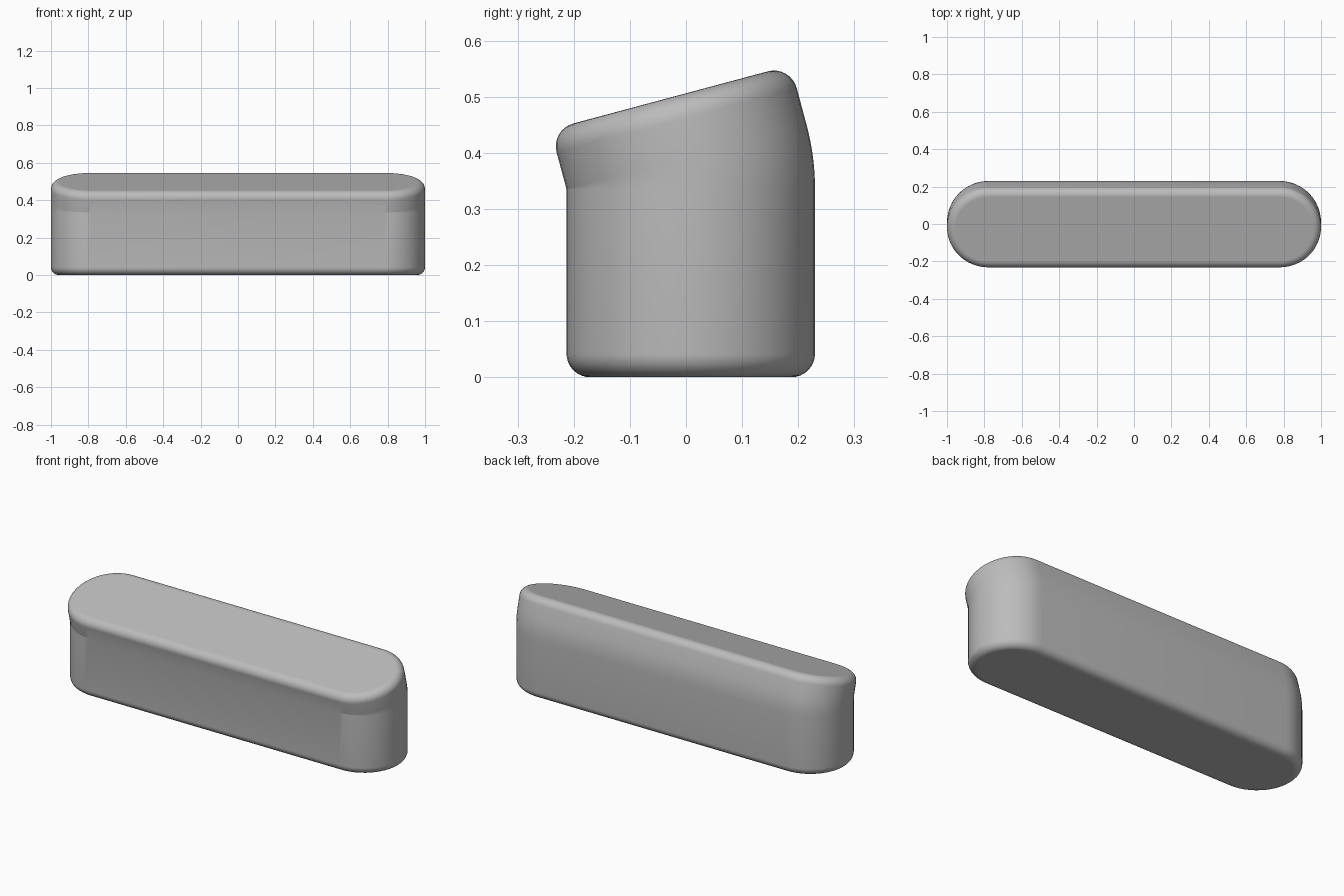
import bpy, bmesh, math

if "Cube" in bpy.data.objects:
    bpy.data.objects.remove(bpy.data.objects["Cube"])

DEPTH, TILT, LIP = 0.443, math.radians(15), 0.11    # body depth, lid tilt, lid height
FRONT, BEND_Z, RADIUS = -0.213, 0.335, 0.042        # front face, bend height, edge rounding
ARC, STEPS, BEND = 24, 8, 8


def stadium(inset):
    """Rounded-end outline as (x, distance from the front face)."""
    r = DEPTH / 2
    cx = 1 - r
    pts = []
    for side in (1, -1):
        for i in range(ARC + 1):
            a = side * math.pi / 2 - math.pi / 2 + math.pi * (i / ARC) - (math.pi / 2 if side > 0 else -math.pi / 2)
            a = -math.pi / 2 + math.pi * i / ARC + (0 if side > 0 else math.pi)
            pts.append((side * cx + (r - inset) * math.cos(a), r + (r - inset) * math.sin(a)))
    return pts


# Section list: inset, base height, tilt, height along the tilted axis
sections = []
for i in range(STEPS + 1):                           # rounded bottom edge
    a = math.pi / 2 * i / STEPS
    sections.append((RADIUS * (1 - math.sin(a)), RADIUS * (1 - math.cos(a)), 0, 0))
bend_start = len(sections)
for i in range(BEND + 1):                            # bend hinged on the front edge
    sections.append((0, BEND_Z, TILT * i / BEND, 0))
for i in range(STEPS + 1):                           # rounded top edge
    a = math.pi / 2 * i / STEPS
    sections.append((RADIUS * (1 - math.cos(a)), BEND_Z, TILT, LIP - RADIUS * (1 - math.sin(a))))

bm = bmesh.new()
rings = []
for inset, z, tilt, up in sections:
    c, s = math.cos(tilt), math.sin(tilt)
    rings.append([bm.verts.new((x, FRONT + v * c - up * s, z + v * s + up * c))
                  for x, v in stadium(inset)])
n = len(rings[0])
for low, high in zip(rings, rings[1:]):
    for i in range(n):
        j = (i + 1) % n
        bm.faces.new((low[i], low[j], high[j], high[i]))
bm.faces.new(list(reversed(rings[0])))
bm.faces.new(rings[-1])
bmesh.ops.remove_doubles(bm, verts=bm.verts, dist=1e-5)
bmesh.ops.recalc_face_normals(bm, faces=bm.faces)

mesh = bpy.data.meshes.new("body")
bm.to_mesh(mesh)
bm.free()
body = bpy.data.objects.new("body", mesh)
bpy.context.collection.objects.link(body)
bpy.context.view_layer.objects.active = body
body.select_set(True)
bpy.ops.object.shade_smooth_by_angle(angle=math.radians(40))

# Flat top and bottom caps
for p in mesh.polygons:
    if len(p.vertices) > 4:
        p.use_smooth = False

# Crisp crease under the lip around the front of both ends
for e in mesh.edges:
    a, b = (mesh.vertices[k].co for k in e.vertices)
    if all(abs(p.z - BEND_Z) < 1e-4 and p.y < -0.06 for p in (a, b)) and abs(a.x - b.x) < 0.5:
        e.use_edge_sharp = True

mat = bpy.data.materials.new("grey")
mat.diffuse_color = (0.5, 0.5, 0.5, 1)
mat.use_nodes = True
mat.node_tree.nodes["Principled BSDF"].inputs["Base Color"].default_value = mat.diffuse_color
mesh.materials.append(mat)
